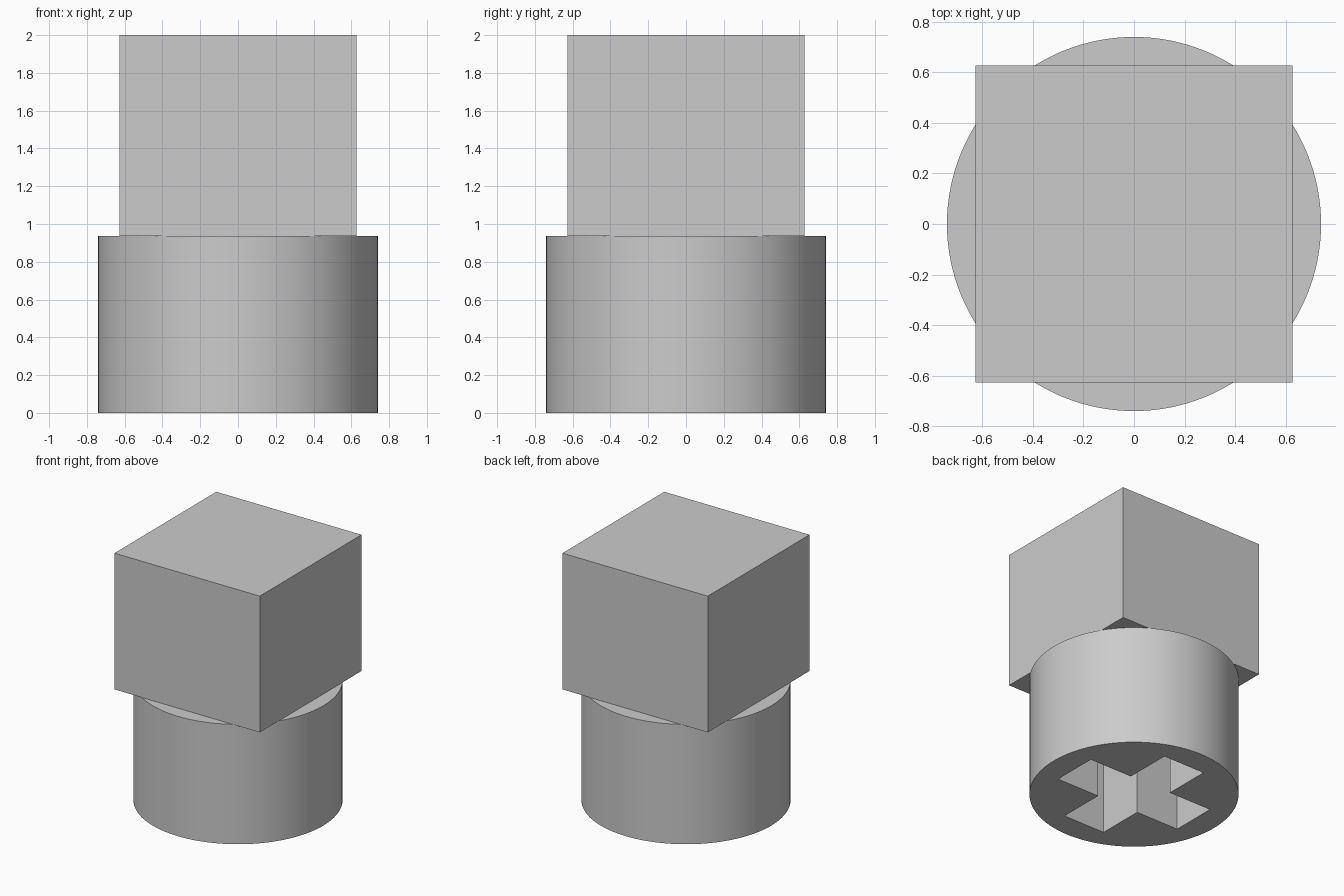
import bpy
import bmesh
import math

cube = bpy.data.objects.get("Cube")
if cube:
    bpy.data.objects.remove(cube, do_unlink=True)

BASE_R, BASE_H = 0.74, 0.936
HEAD_W, TOP = 1.255, 2.0
SLOT_LONG, SLOT_WIDE = 1.10, 0.36

grey = bpy.data.materials.new("light grey")
grey.use_nodes = True
grey.diffuse_color = (0.6, 0.6, 0.6, 1)
grey.node_tree.nodes["Principled BSDF"].inputs["Base Color"].default_value = (0.6, 0.6, 0.6, 1)


def finish(name):
    ob = bpy.context.object
    ob.name = name
    ob.data.materials.append(grey)
    return ob


# Square head
bpy.ops.mesh.primitive_cube_add(size=1, location=(0, 0, (BASE_H + TOP) / 2))
head = finish("square_head")
head.scale = (HEAD_W, HEAD_W, TOP - BASE_H)

# Round base
bpy.ops.mesh.primitive_cylinder_add(vertices=128, radius=BASE_R, depth=BASE_H,
                                    location=(0, 0, BASE_H / 2))
base = finish("round_base")

# Cross-shaped cutter: one corner of the cross turned through four quarters
a, b = SLOT_LONG / 2, SLOT_WIDE / 2
bm = bmesh.new()
ring = []
for q in range(4):
    c, s = round(math.cos(q * math.pi / 2)), round(math.sin(q * math.pi / 2))
    for x, y in ((a, -b), (a, b), (b, b)):
        ring.append(bm.verts.new((c * x - s * y, s * x + c * y, -0.1)))
face = bm.faces.new(ring)
up = bmesh.ops.extrude_face_region(bm, geom=[face])
bmesh.ops.translate(bm, vec=(0, 0, BASE_H + 0.2),
                    verts=[v for v in up["geom"] if isinstance(v, bmesh.types.BMVert)])
bmesh.ops.recalc_face_normals(bm, faces=bm.faces)
mesh = bpy.data.meshes.new("cross_cutter")
bm.to_mesh(mesh)
bm.free()
cutter = bpy.data.objects.new("cross_cutter", mesh)
bpy.context.collection.objects.link(cutter)
cutter.hide_render = True

# Cross socket through the base, closed off by the head
mod = base.modifiers.new("cross_socket", "BOOLEAN")
mod.operation = "DIFFERENCE"
mod.solver = "EXACT"
mod.object = cutter
bpy.context.view_layer.update()
bpy.ops.object.modifier_apply(modifier=mod.name)
bpy.data.objects.remove(cutter, do_unlink=True)
bpy.ops.object.shade_smooth_by_angle(angle=math.radians(30))
